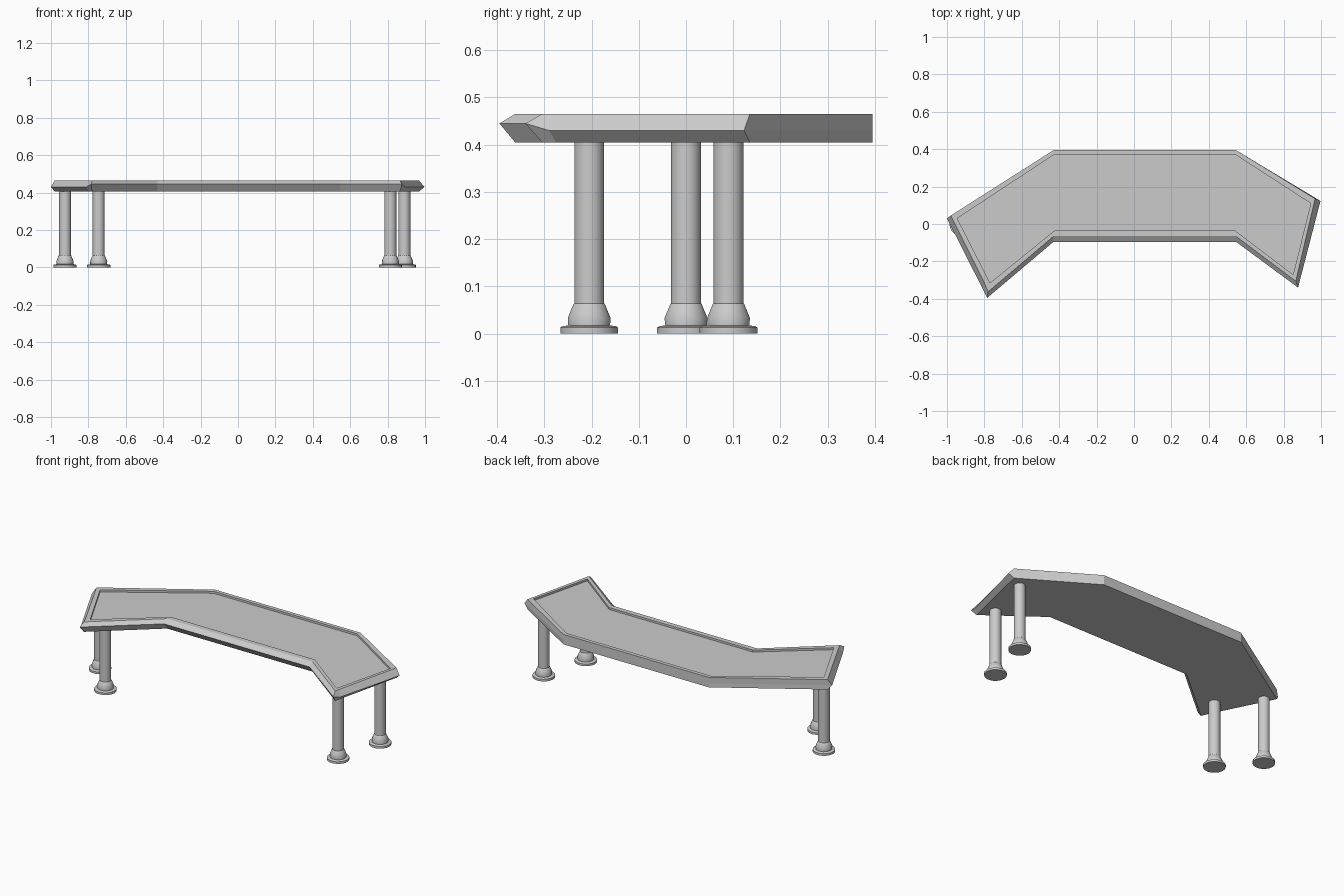
import bpy, bmesh, math

if "Cube" in bpy.data.objects:
    bpy.data.objects.remove(bpy.data.objects["Cube"])


def finish(bm, name, smooth=None):
    bmesh.ops.recalc_face_normals(bm, faces=bm.faces)
    me = bpy.data.meshes.new(name)
    bm.to_mesh(me)
    bm.free()
    ob = bpy.data.objects.new(name, me)
    bpy.context.collection.objects.link(ob)
    if smooth:
        bpy.ops.object.select_all(action='DESELECT')
        ob.select_set(True)
        bpy.context.view_layer.objects.active = ob
        bpy.ops.object.shade_smooth_by_angle(angle=math.radians(smooth))
    return ob


def loft(bm, rings):
    n = len(rings[0])
    vs = [[bm.verts.new(p) for p in r] for r in rings]
    for a, b in zip(vs, vs[1:]):
        for i in range(n):
            j = (i + 1) % n
            bm.faces.new((a[i], a[j], b[j], b[i]))
    bm.faces.new(vs[0][::-1])
    bm.faces.new(vs[-1])


# Tabletop: bent slab, vertical back, pointed ridge on front and ends, sunk panel
BACK = [(-0.43, 0.395), (0.545, 0.395)]
edge = [(0.545, 0.395), (-0.43, 0.395), (-0.98, 0.045), (-0.80, -0.315), (-0.78, -0.362),
        (-0.43, -0.065), (0.545, -0.065), (0.865, -0.305), (0.872, -0.275), (0.968, 0.135)]
ridge = [(0.545, 0.395, 0.43), (-0.43, 0.395, 0.43), (-1.0, 0.03, 0.43), (-0.81, -0.345, 0.43),
         (-0.785, -0.395, 0.445), (-0.43, -0.095, 0.445), (0.545, -0.095, 0.445),
         (0.877, -0.34, 0.445), (0.89, -0.29, 0.43), (0.997, 0.123, 0.43)]
panel = [(0.54, 0.372), (-0.425, 0.372), (-0.945, 0.03), (-0.785, -0.285), (-0.77, -0.315),
         (-0.425, -0.035), (0.54, -0.035), (0.85, -0.27), (0.857, -0.245), (0.945, 0.11)]


def at(pts, z):
    return [(x, y, z) for x, y in pts]


bm = bmesh.new()
loft(bm, [at(edge, 0.405), ridge, at(edge, 0.465), at(panel, 0.465), at(panel, 0.453)])
finish(bm, "tabletop")

# Legs: turned columns with stepped feet
profile = [(0.062, 0.0), (0.062, 0.013), (0.057, 0.016), (0.045, 0.017),
           (0.046, 0.033), (0.034, 0.062), (0.032, 0.064), (0.032, 0.41)]
legs = {"left_back_leg": (-0.925, 0.0), "left_front_leg": (-0.745, -0.205),
        "right_back_leg": (0.89, 0.09), "right_front_leg": (0.815, -0.205)}
SIDES = 18
for name, (cx, cy) in legs.items():
    bm = bmesh.new()
    loft(bm, [[(cx + r * math.cos(math.tau * i / SIDES), cy + r * math.sin(math.tau * i / SIDES), z)
               for i in range(SIDES)] for r, z in profile])
    finish(bm, name, 30)
